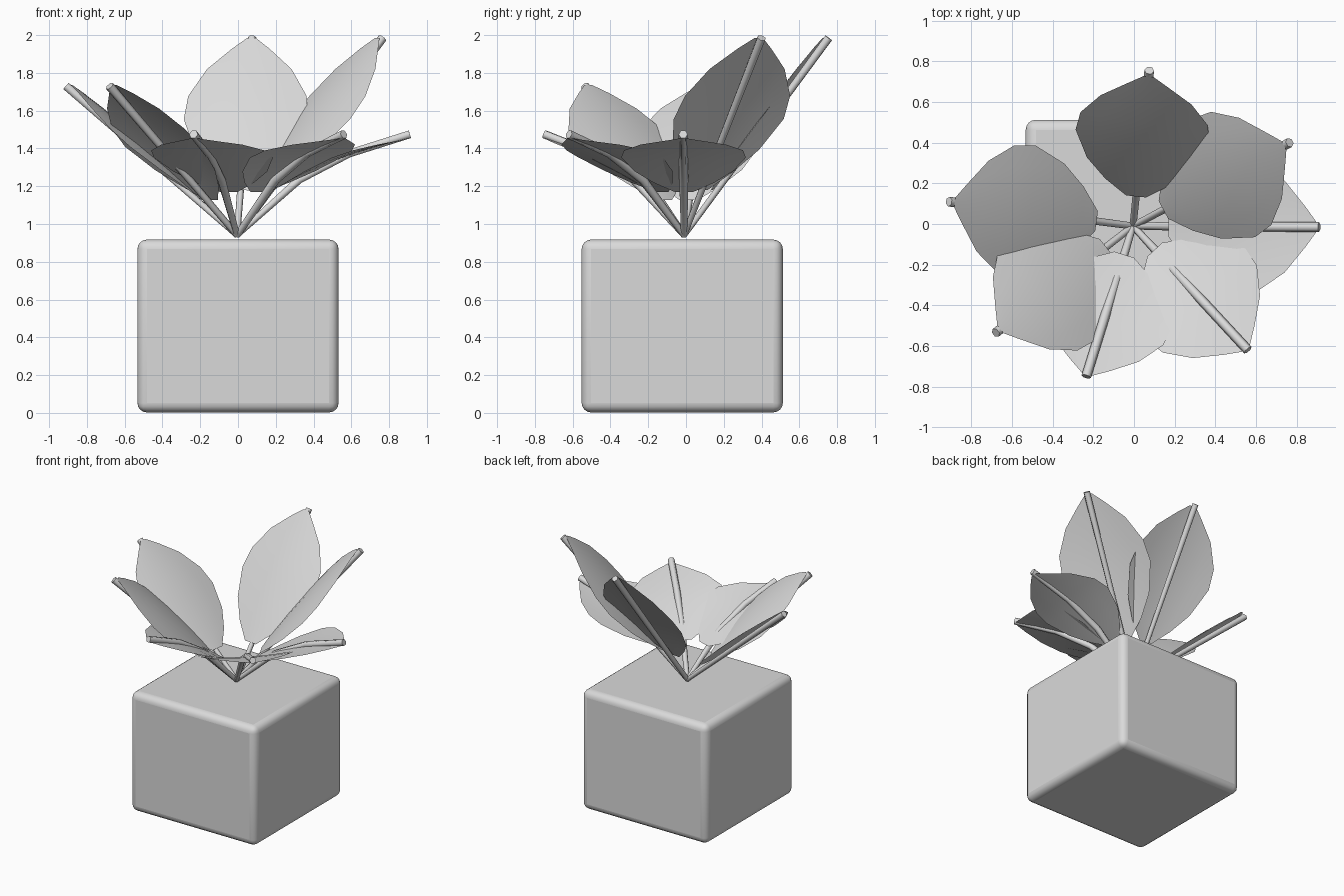
import bpy, bmesh
from math import pi, sin
from mathutils import Vector

cube = bpy.data.objects.get("Cube")
if cube:
    bpy.data.objects.remove(cube)

GREY = (0.7, 0.7, 0.7, 1)
grey = bpy.data.materials.new("plain_grey")
grey.use_nodes = True
grey.diffuse_color = GREY
grey.node_tree.nodes["Principled BSDF"].inputs["Base Color"].default_value = GREY


def add_object(name, data):
    obj = bpy.data.objects.new(name, data)
    bpy.context.collection.objects.link(obj)
    data.materials.append(grey)
    return obj


# Rounded planter block
bpy.ops.mesh.primitive_cube_add(size=1, location=(0, -0.02, 0.46))
planter = bpy.context.object
planter.name = "planter"
planter.scale = (1.065, 1.065, 0.915)
bpy.ops.object.transform_apply(location=False, rotation=False, scale=True)
planter.data.materials.append(grey)
bevel = planter.modifiers.new("rounded_edges", "BEVEL")
bevel.width = 0.05
bevel.segments = 4
bpy.ops.object.shade_smooth_by_angle()

ROOT = Vector((-0.005, -0.01, 0.94))
UP = Vector((0, 0, 1))
# Leaf outline: (fraction from base to tip, half width)
OUTLINE = [(0, 0.05), (0.12, 0.16), (0.27, 0.26), (0.48, 0.33),
           (0.63, 0.315), (0.8, 0.225), (0.93, 0.1), (1, 0.025)]
ACROSS = [-1, -0.67, -0.33, 0, 0.33, 0.67, 1]


def make_stem(name, points):
    curve = bpy.data.curves.new(name, "CURVE")
    curve.dimensions = "3D"
    curve.bevel_depth = 0.024
    curve.bevel_resolution = 1
    curve.use_fill_caps = True
    spline = curve.splines.new("POLY")
    spline.points.add(len(points) - 1)
    for i, (target, p) in enumerate(zip(spline.points, points)):
        target.co = (*p, 1)
        target.radius = 0.7 if i == 0 else 1
    add_object(name, curve)


def make_leaf(name, base, tip, cup, bulge):
    axis = tip - base
    side = UP.cross(axis).normalized()
    normal = axis.cross(side).normalized()
    bm = bmesh.new()
    rows = []
    for u, half in OUTLINE:
        # Cup lifts or drops the sides, bulge lifts the middle of the blade
        rows.append([bm.verts.new(base + axis * u + side * half * v
                                  + normal * (cup * (v * half / 0.33) ** 2
                                              + bulge * sin(pi * u)))
                     for v in ACROSS])
    for a, b in zip(rows, rows[1:]):
        for i in range(len(ACROSS) - 1):
            bm.faces.new((a[i], a[i + 1], b[i + 1], b[i]))
    for face in bm.faces:
        face.smooth = True
    mesh = bpy.data.meshes.new(name)
    bm.to_mesh(mesh)
    bm.free()
    add_object(name, mesh)


# Stem tips: low leaves have an arched stem lying over the blade
TIPS = {
    "back": (0.075, 0.755, 1.985),
    "back_left": (0.765, 0.4, 1.985),
    "left": (0.91, -0.015, 1.475),
    "front_left": (0.56, -0.62, 1.475),
    "front": (-0.235, -0.75, 1.475),
    "front_right": (-0.68, -0.535, 1.73),
    "right": (-0.91, 0.11, 1.73),
}

for place, co in TIPS.items():
    tip = Vector(co)
    reach = tip - ROOT
    end = tip - reach * 0.015
    if tip.z < 1.6:
        # The arched stem pierces the blade near its base
        base = ROOT + reach * 0.19
        base.z = 1.17
        bend = ROOT + reach * 0.36
        bend.z = 1.235
        mid = bend.lerp(tip, 0.45) + UP * 0.03
        make_stem(place + "_stem", [ROOT, bend, mid, tip])
        make_leaf(place + "_leaf", base, end - UP * 0.015, 0.02, 0.03)
    else:
        # Tall leaves hide their straight stem behind a domed blade
        base = ROOT + reach * 0.215
        lift = reach.cross(UP.cross(reach)).normalized() * 0.024
        make_stem(place + "_stem", [ROOT, tip])
        make_leaf(place + "_leaf", base + lift, end + lift, -0.035, 0.02)
